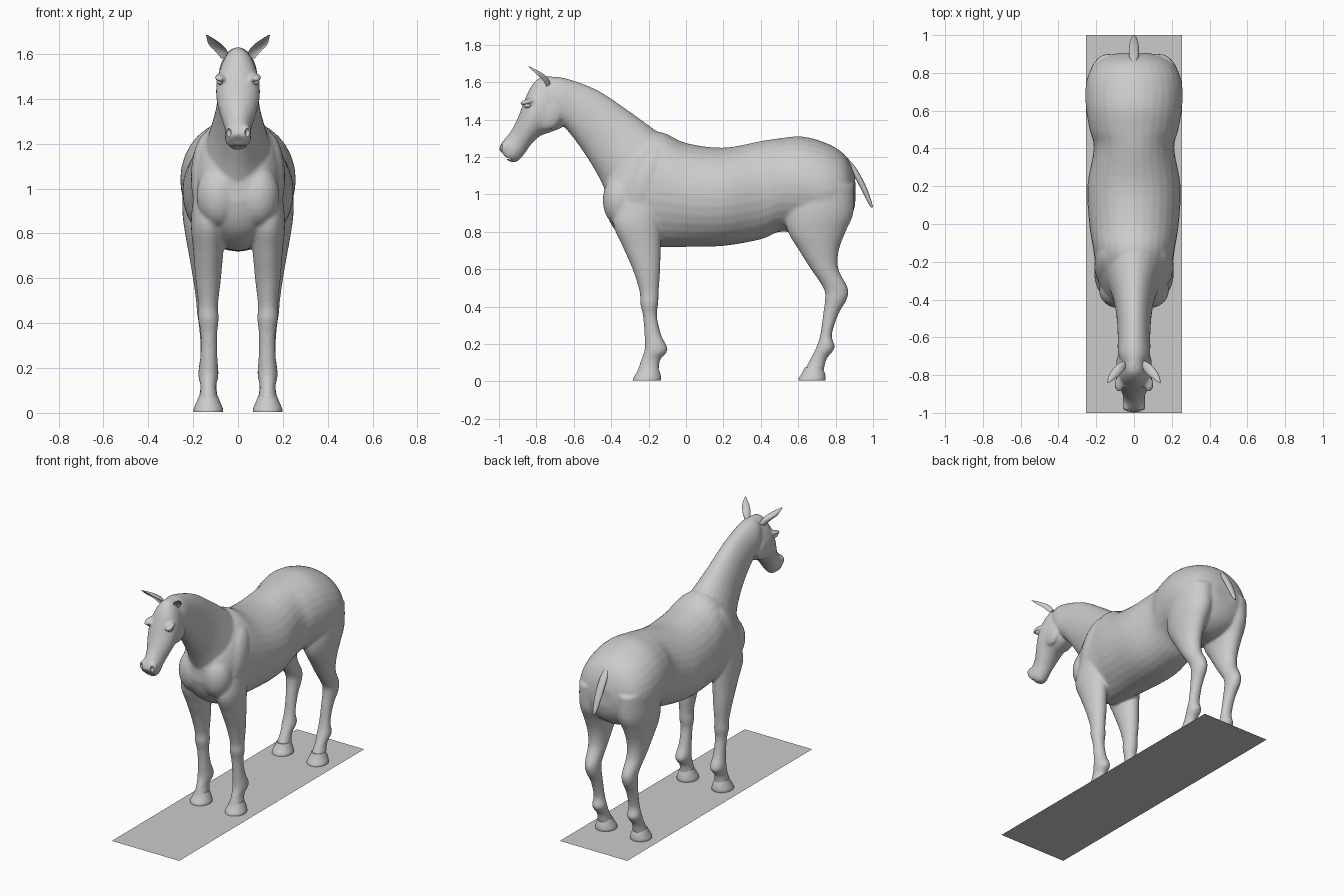
import bpy, bmesh, math
from mathutils import Matrix, Vector

cube = bpy.data.objects.get("Cube")
if cube:
    bpy.data.objects.remove(cube)


def make_material(name, value):
    mat = bpy.data.materials.new(name)
    mat.use_nodes = True
    colour = (value, value, value, 1)
    mat.diffuse_color = colour
    mat.node_tree.nodes["Principled BSDF"].inputs["Base Color"].default_value = colour
    return mat


grey = make_material("plain grey", 0.6)


def catmull(a, b, c, d, t):
    """Smooth interpolation between the rows b and c."""
    return [0.5 * (2 * q + (r - p) * t + (2 * p - 5 * q + 4 * r - s) * t * t
                   + (3 * q - p - 3 * r + s) * t ** 3) for p, q, r, s in zip(a, b, c, d)]


def loft(bm, rows, side=1, steps=4, sides=32, cupped=False):
    """Skin elliptical rings; a row is front y, z, back y, z, half width, centre x."""
    rows = [list(r) + [0] * (6 - len(r)) for r in rows]
    padded = [rows[0]] + rows + [rows[-1]]
    fine = [catmull(*padded[i:i + 4], k / steps)
            for i in range(len(rows) - 1) for k in range(steps)] + [rows[-1]]
    rings = []
    for y0, z0, y1, z1, width, x in fine:
        mid = Vector((x * side, (y0 + y1) / 2, (z0 + z1) / 2))
        half = Vector((0, (y0 - y1) / 2, (z0 - z1) / 2))
        ring = []
        for k in range(sides):
            angle = math.tau * k / sides
            reach = math.cos(angle)
            if cupped and reach > 0:
                reach *= -0.4
            ring.append(bm.verts.new(mid + half * reach + Vector((width * math.sin(angle), 0, 0))))
        rings.append(ring)
    faces = [bm.faces.new((a[k - 1], a[k], b[k], b[k - 1]))
             for a, b in zip(rings, rings[1:]) for k in range(sides)]
    faces += [bm.faces.new(rings[0]), bm.faces.new(rings[-1])]
    bmesh.ops.recalc_face_normals(bm, faces=faces)


def blob(bm, centre, size, tilt=0):
    """Ellipsoid, tilted about the x axis."""
    matrix = (Matrix.Translation(centre) @ Matrix.Rotation(tilt, 4, 'X')
              @ Matrix.Diagonal((*size, 1)))
    bmesh.ops.create_uvsphere(bm, u_segments=24, v_segments=14, radius=1, matrix=matrix)


def finish(bm, name, smooth=True):
    mesh = bpy.data.meshes.new(name)
    bm.to_mesh(mesh)
    bm.free()
    mesh.materials.append(grey)
    obj = bpy.data.objects.new(name, mesh)
    bpy.context.collection.objects.link(obj)
    if smooth:
        bpy.ops.object.select_all(action='DESELECT')
        obj.select_set(True)
        bpy.context.view_layer.objects.active = obj
        bpy.ops.object.shade_smooth_by_angle(angle=math.radians(50))
    return obj


def level(rows):
    """Leg rows: height, front y, back y, centre x, half width."""
    return [(front, z, back, z, width, x) for z, front, back, x, width in rows]


# Torso: y, top, bottom, half width
torso = [(-.435, 1.06, .94, .07), (-.41, 1.14, .86, .125), (-.36, 1.21, .79, .165),
         (-.26, 1.3, .73, .198), (-.14, 1.335, .72, .215), (0, 1.275, .72, .237),
         (.2, 1.25, .725, .247), (.4, 1.285, .76, .213), (.5, 1.3, .8, .235),
         (.62, 1.31, .79, .255), (.75, 1.275, .78, .253), (.84, 1.22, .82, .215),
         (.885, 1.15, .88, .15), (.905, 1.08, .95, .08)]
neck = [(-.08, 1.28, -.36, .9, .17), (-.2, 1.37, -.43, 1.02, .135), (-.325, 1.46, -.47, 1.1, .108),
        (-.46, 1.55, -.53, 1.2, .092), (-.59, 1.605, -.6, 1.3, .086),
        (-.7, 1.63, -.66, 1.37, .085), (-.77, 1.61, -.7, 1.4, .06)]
head = [(-.7, 1.63, -.63, 1.43, .055), (-.78, 1.625, -.655, 1.365, .08),
        (-.83, 1.575, -.71, 1.338, .096), (-.865, 1.5, -.78, 1.312, .096),
        (-.895, 1.42, -.83, 1.265, .08), (-.935, 1.34, -.865, 1.215, .06),
        (-.983, 1.28, -.9, 1.18, .059), (-1, 1.24, -.94, 1.175, .05)]
# Legs: height, front y, back y, centre x, half width
front_leg = [(1, -.36, -.1, .12, .075), (.85, -.39, -.13, .132, .078), (.72, -.338, -.135, .132, .067),
             (.6, -.285, -.138, .133, .057), (.48, -.248, -.146, .133, .044),
             (.42, -.245, -.148, .132, .046), (.35, -.23, -.155, .13, .037),
             (.25, -.222, -.133, .13, .038), (.17, -.222, -.098, .132, .045),
             (.115, -.24, -.138, .132, .035), (.05, -.262, -.145, .132, .045)]
hind_leg = [(1.05, .56, .9, .135, .11), (.9, .53, .895, .14, .108), (.8, .545, .853, .148, .088),
            (.7, .605, .817, .148, .07), (.6, .668, .815, .145, .056), (.5, .735, .865, .14, .047),
            (.44, .743, .86, .138, .044), (.36, .733, .815, .134, .037),
            (.25, .718, .78, .132, .037), (.18, .695, .795, .132, .045),
            (.12, .665, .752, .132, .036), (.05, .628, .735, .132, .045)]

# Skin: overlapping volumes fused into one smooth surface
skin = bmesh.new()
loft(skin, [(y, top, y, bottom, width) for y, top, bottom, width in torso])
loft(skin, neck)
loft(skin, head)
for side in (-1, 1):
    loft(skin, level(front_leg), side)
    loft(skin, level(hind_leg), side)
    blob(skin, (.085 * side, -.35, .97), (.1, .095, .14))                # breast muscle
    blob(skin, (.125 * side, -.22, 1.05), (.085, .11, .22), -.4)         # shoulder blade
    blob(skin, (.062 * side, -.745, 1.43), (.032, .08, .085))            # cheek
    blob(skin, (.08 * side, -.85, 1.495), (.024, .042, .015), .3)        # brow
    blob(skin, (.035 * side, -.965, 1.25), (.026, .03, .035))            # nostril flare
blob(skin, (0, -.93, 1.19), (.036, .035, .017), -.2)                     # lower lip
horse = finish(skin, "body_skin")
remesh = horse.modifiers.new("fuse", 'REMESH')
remesh.mode = 'VOXEL'
remesh.voxel_size = 0.009
remesh.use_smooth_shade = True
soften = horse.modifiers.new("soften", 'SMOOTH')
soften.factor = 0.5
soften.iterations = 5

# Nostrils and mouth slit, carved by a hidden cutter
cutter = bmesh.new()
for side in (-1, 1):
    blob(cutter, (.042 * side, -.995, 1.25), (.011, .022, .02), .3)
blob(cutter, (0, -.975, 1.198), (.08, .045, .004), -.25)
carver = finish(cutter, "nostril_cutter")
carver.hide_render = True
carver.hide_viewport = True
carve = horse.modifiers.new("carve", 'BOOLEAN')
carve.operation = 'DIFFERENCE'
carve.object = carver

# Paired small parts
ear = [(-.765, 1.565, -.725, 1.59, .018, .055), (-.795, 1.6, -.74, 1.625, .027, .075),
       (-.825, 1.635, -.78, 1.655, .027, .105), (-.846, 1.682, -.838, 1.685, .004, .138)]
front_hoof = [(.075, -.25, -.15, .132, .042), (.045, -.265, -.138, .132, .054),
              (.018, -.282, -.133, .132, .065), (.004, -.285, -.135, .132, .066)]
hind_hoof = [(z, front + .885, back + .88, x, width) for z, front, back, x, width in front_hoof]
for side, label in ((-1, "right"), (1, "left")):
    for name, rows, cup in (("ear", ear, True), ("front_hoof", level(front_hoof), False),
                            ("hind_hoof", level(hind_hoof), False)):
        bm = bmesh.new()
        loft(bm, rows, side, cupped=cup)
        finish(bm, f"{name}_{label}")
    bm = bmesh.new()
    blob(bm, (.081 * side, -.848, 1.476), (.015, .02, .014))
    finish(bm, f"eye_{label}")

# Tail dock
tail = bmesh.new()
loft(tail, [(.83, 1.15, .855, 1.205, .02), (.885, 1.115, .91, 1.14, .026),
            (.935, 1.03, .962, 1.045, .024), (.97, .96, .99, .97, .016), (.99, .93, 1, .932, .006)])
finish(tail, "tail")

# Flat base plate
plate = bmesh.new()
bmesh.ops.create_grid(plate, x_segments=1, y_segments=1, size=1,
                      matrix=Matrix.Diagonal((.255, 1, 1, 1)))
finish(plate, "base_plate", smooth=False)
